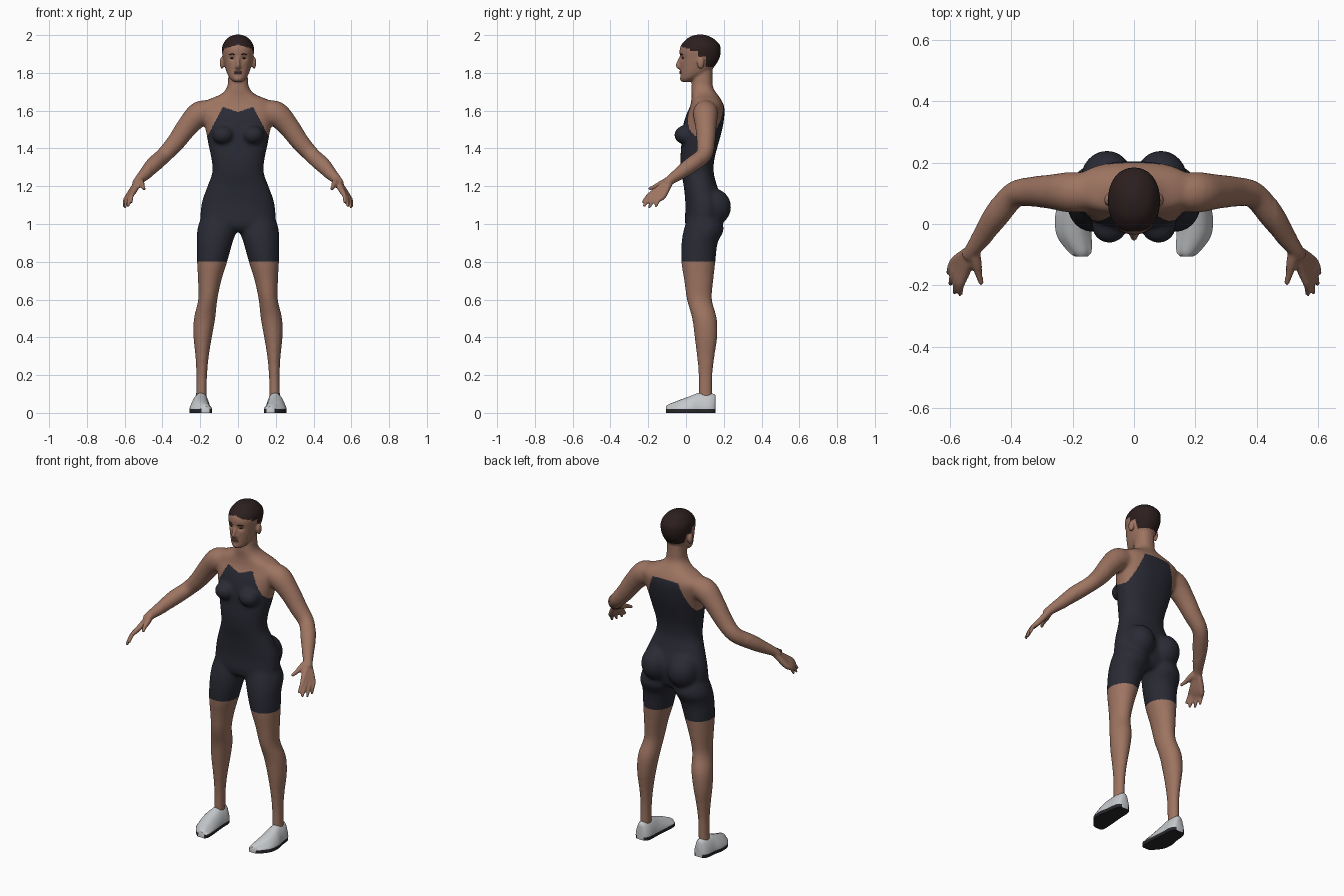
import bpy, bmesh, math
from mathutils import Vector, Matrix

default = bpy.data.objects.get("Cube")
if default:
    bpy.data.objects.remove(default)


def material(name, rgb):
    m = bpy.data.materials.new(name)
    m.use_nodes = True
    m.diffuse_color = (*rgb, 1)
    m.node_tree.nodes["Principled BSDF"].inputs["Base Color"].default_value = (*rgb, 1)
    return m


SKIN = material("brown skin", (.34, .175, .12))
SUIT = material("dark navy fabric", (.022, .023, .034))
HAIR = material("dark brown hair", (.025, .013, .013))
SHOE = material("pale grey shoe", (.56, .58, .6))
SOLE = material("black sole", (.02, .02, .024))
LIPS = material("rose brown lips", (.24, .1, .075))


def add_object(name, bm, mats):
    mesh = bpy.data.meshes.new(name)
    bmesh.ops.recalc_face_normals(bm, faces=bm.faces)
    for f in bm.faces:
        f.smooth = True
    bm.to_mesh(mesh)
    bm.free()
    for m in mats:
        mesh.materials.append(m)
    obj = bpy.data.objects.new(name, mesh)
    bpy.context.collection.objects.link(obj)
    return obj


def loft(bm, rings):
    """Skin a closed surface over rings of points."""
    loops = [[bm.verts.new(p) for p in ring] for ring in rings]
    n = len(loops[0])
    for a, b in zip(loops, loops[1:]):
        for i in range(n):
            j = (i + 1) % n
            bm.faces.new((a[i], a[j], b[j], b[i]))
    bm.faces.new(loops[0][::-1])
    bm.faces.new(loops[-1])


def spline(rows, steps=4):
    """Catmull-Rom interpolation between rows of numbers."""
    rows = [Vector(r) for r in rows]
    out = []
    for i in range(len(rows) - 1):
        p, a, b, q = rows[max(i - 1, 0)], rows[i], rows[i + 1], rows[min(i + 2, len(rows) - 1)]
        for k in range(steps):
            t = k / steps
            out.append(a + ((b - p) * t + (2 * p - 5 * a + 4 * b - q) * t ** 2
                            + (3 * a - p - 3 * b + q) * t ** 3) / 2)
    return out + [rows[-1]]


def column(bm, rows, side=1, power=2.3, n=32):
    """Upright form from rows of height, centre x, half width, front y, back y."""
    rings = []
    for z, cx, hw, front, back in spline(rows):
        ring = []
        for k in range(n):
            c, s = math.cos(math.tau * k / n), math.sin(math.tau * k / n)
            x = math.copysign(abs(c) ** (2 / power), c) * hw
            y = math.copysign(abs(s) ** (2 / power), s) * (back - front) / 2
            ring.append((side * (cx + x), (front + back) / 2 + y, z))
        rings.append(ring)
    loft(bm, rings)


def tube(bm, path, side=1, n=16):
    """Round limb along points of x, y, z, radius."""
    pts = spline(path)
    rings = []
    for i, p in enumerate(pts):
        d = (pts[min(i + 1, len(pts) - 1)] - pts[max(i - 1, 0)]).xyz.normalized()
        u = d.cross(Vector((.6, .5, .6))).normalized()
        v = d.cross(u)
        ring = [p.xyz + (u * math.cos(math.tau * k / n) + v * math.sin(math.tau * k / n)) * p.w
                for k in range(n)]
        rings.append([(side * q.x, q.y, q.z) for q in ring])
    loft(bm, rings)


def ball(bm, centre, radii):
    mat = Matrix.Translation(centre) @ Matrix.Diagonal((*radii, 1))
    bmesh.ops.create_uvsphere(bm, u_segments=24, v_segments=14, radius=1, matrix=mat)


body = bmesh.new()

# Torso and neck
column(body, [(.96, 0, .12, .02, .15), (1, 0, .19, -.005, .18), (1.1, 0, .195, -.003, .195),
              (1.2, 0, .162, -.012, .165), (1.27, 0, .137, -.025, .147), (1.34, 0, .14, -.03, .15),
              (1.42, 0, .157, -.025, .17), (1.5, 0, .172, -.02, .192), (1.57, 0, .19, -.002, .203),
              (1.62, 0, .2, .02, .203), (1.655, 0, .165, .028, .188), (1.685, 0, .095, .03, .168),
              (1.72, 0, .06, .028, .145), (1.77, 0, .052, .035, .14), (1.84, 0, .05, .04, .14)])

# Head with nose
column(body, [(1.752, 0, .022, -.018, .02), (1.77, 0, .042, -.028, .06), (1.8, 0, .059, -.03, .12),
              (1.84, 0, .071, -.031, .155), (1.88, 0, .08, -.032, .178), (1.92, 0, .085, -.034, .184),
              (1.95, 0, .08, -.024, .178), (1.98, 0, .06, .004, .148), (1.995, 0, .037, .03, .12),
              (2.003, 0, .01, .06, .09)], power=2.15)
tube(body, [(0, -.024, 1.89, .007), (0, -.036, 1.865, .009), (0, -.043, 1.838, .012), (0, -.032, 1.826, .011)])
ball(body, (0, -.028, 1.832), (.02, .014, .01))
ball(body, (0, -.016, 1.77), (.024, .016, .017))

for s in (-1, 1):
    # Ear, bust and buttock
    ball(body, (s * .086, .078, 1.853), (.011, .02, .032))
    ball(body, (s * .08, -.008, 1.472), (.058, .055, .05))
    ball(body, (s * .088, .14, 1.09), (.088, .1, .1))
    # Leg
    column(body, [(1.04, .1, .095, .01, .18), (.97, .111, .105, -.012, .2), (.9, .123, .094, -.024, .168),
                  (.8, .137, .08, -.025, .156), (.7, .15, .062, -.01, .145), (.6, .16, .051, .004, .138),
                  (.5, .177, .057, .032, .164), (.4, .187, .049, .045, .166), (.3, .19, .036, .057, .152),
                  (.2, .192, .029, .066, .141), (.07, .194, .029, .066, .14)], s, 2)
    # Arm
    tube(body, [(.13, .105, 1.59, .06), (.2, .103, 1.585, .068), (.265, .105, 1.52, .058),
                (.33, .105, 1.432, .05), (.39, .095, 1.366, .044), (.445, .03, 1.315, .043),
                (.49, -.035, 1.267, .034), (.522, -.08, 1.235, .026), (.54, -.105, 1.21, .024)], s)
    # Palm, fingers and thumb
    for k in range(4):
        t = k / 3
        knuckle = Vector((.548, -.157, 1.178)).lerp(Vector((.58, -.118, 1.15)), t)
        tip = (Vector((.565, -.23, 1.112)), Vector((.583, -.226, 1.092)),
               Vector((.598, -.198, 1.085)), Vector((.604, -.162, 1.09)))[k]
        middle = knuckle.lerp(tip, .5) + Vector((.006, -.005, .006))
        tube(body, [(.522, -.08, 1.235, .019), (*knuckle, .016), (*middle, .0115), (*tip, .008)], s, 10)
    tube(body, [(.522, -.085, 1.235, .02), (.512, -.13, 1.213, .018), (.505, -.165, 1.198, .012),
                (.495, -.197, 1.184, .009)], s, 10)

# Fuse the parts into one skin
rough = add_object("rough_body", body, [])
remesh = rough.modifiers.new("Fuse", 'REMESH')
remesh.mode = 'VOXEL'
remesh.voxel_size = .006
fused = bpy.data.meshes.new_from_object(rough.evaluated_get(bpy.context.evaluated_depsgraph_get()))
bpy.data.objects.remove(rough)
body = bmesh.new()
body.from_mesh(fused)
bpy.data.meshes.remove(fused)

# Soften the joins, strongly on the trunk and lightly on the face and hands
trunk = [v for v in body.verts if abs(v.co.x) < .46 and v.co.z < 1.75]
for verts, rounds in ((trunk, 18), (list(body.verts), 2)):
    for _ in range(rounds):
        bmesh.ops.smooth_vert(body, verts=verts, factor=.5, use_axis_x=True, use_axis_y=True, use_axis_z=True)

# Press in the eye sockets
for v in body.verts:
    if v.co.z > 1.8 and v.co.y < .05:
        dx, dz = (abs(v.co.x) - .031) / .016, (v.co.z - 1.878) / .013
        v.co.y += .009 * math.exp(-dx * dx - dz * dz)


def suit_top(x, y):
    if y < .07:
        top = 1.592 + .35 * x if x < .08 else 1.62 - 1.9 * (x - .08)
    else:
        top = 1.63 if x < .085 else 1.63 - 2.6 * (x - .085)
    return max(top, 1.455)


def hairline(x, y):
    if y < .02:
        return 1.95 - .3 * x
    return 1.915 if y < .065 else 1.885 if y < .105 else 1.832


# Colour suit and hair by position
for f in body.faces:
    x, y, z = f.calc_center_median()
    x = abs(x)
    if z > hairline(x, y):
        f.material_index = 2
    elif .8 < z < suit_top(x, y) and x < (.25 if z < 1.3 else .185):
        f.material_index = 1
add_object("body", body, [SKIN, SUIT, HAIR])

# Lips
lips = bmesh.new()
for z in (1.798, 1.806):
    ball(lips, (0, -.026, z), (.021, .009, .005))
add_object("lips", lips, [LIPS])

for s, label in ((-1, "right"), (1, "left")):
    # Eye and eyebrow
    eye = bmesh.new()
    ball(eye, (s * .031, -.016, 1.878), (.011, .006, .004))
    add_object(label + "_eye", eye, [HAIR])
    brow = bmesh.new()
    tube(brow, [(.015, -.03, 1.896, .002), (.03, -.027, 1.9, .003), (.048, -.017, 1.896, .002)], s, 8)
    add_object(label + "_eyebrow", brow, [HAIR])

    # Shoe lofted from toe to heel, with a dark sole band
    shoe = bmesh.new()
    rings = []
    for y, cx, hw, h in spline([(-.106, .172, .02, .035), (-.09, .176, .037, .046), (-.04, .194, .055, .066),
                                (.02, .2, .056, .088), (.07, .197, .049, .106), (.12, .195, .046, .106),
                                (.148, .195, .035, .1), (.156, .195, .022, .094)]):
        half = [(1, 0), (1.02, .02), (.97, .25 * h + .012), (.85, .55 * h), (.62, .82 * h), (.32, .96 * h)]
        prof = half + [(0, h)] + [(-a, b) for a, b in half[::-1]]
        rings.append([(s * (cx + a * hw), y, b) for a, b in prof])
    loft(shoe, rings)
    for f in shoe.faces:
        if f.calc_center_median().z < .0125:
            f.material_index = 1
    obj = add_object(label + "_shoe", shoe, [SHOE, SOLE])
    bpy.context.view_layer.objects.active = obj
    obj.select_set(True)
    bpy.ops.object.shade_smooth_by_angle(angle=math.radians(45))
    obj.select_set(False)
